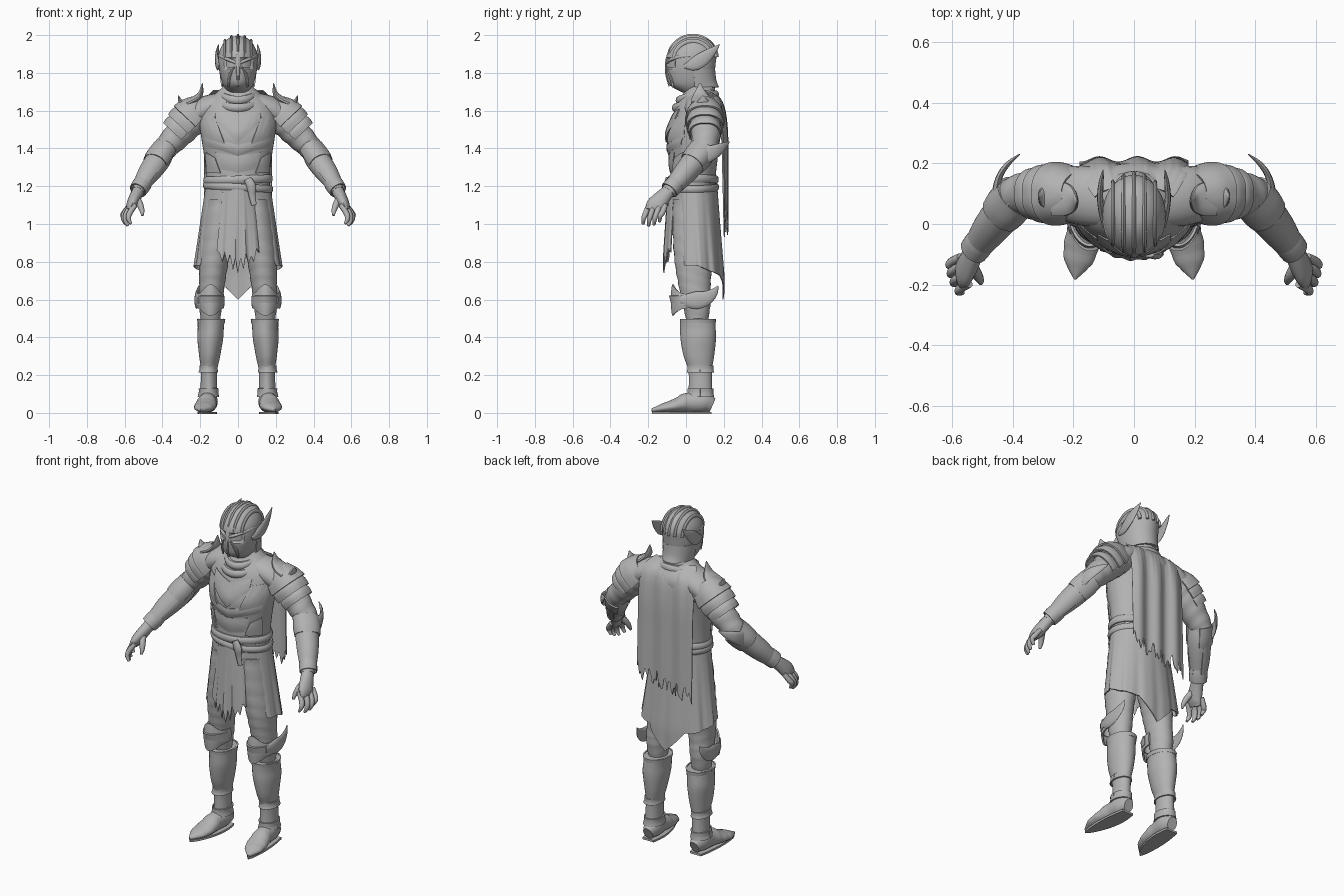
import bpy, bmesh, math
from mathutils import Vector
from math import sin, cos, pi, radians

X, Y, Z = Vector((1, 0, 0)), Vector((0, 1, 0)), Vector((0, 0, 1))
steel = bpy.data.materials.new("steel grey")
steel.diffuse_color = (0.45, 0.45, 0.45, 1)


def finish(name, bm, mirror=False, thick=0, sharp=38):
    bmesh.ops.remove_doubles(bm, verts=bm.verts, dist=0.0002)
    bmesh.ops.recalc_face_normals(bm, faces=bm.faces)
    if thick:
        bmesh.ops.solidify(bm, geom=bm.faces[:], thickness=thick)
        bmesh.ops.recalc_face_normals(bm, faces=bm.faces)
    for f in bm.faces:
        f.smooth = True
    for e in bm.edges:
        e.smooth = e.calc_face_angle(0) < radians(sharp)
    me = bpy.data.meshes.new(name)
    bm.to_mesh(me)
    bm.free()
    me.materials.append(steel)
    ob = bpy.data.objects.new(name, me)
    bpy.context.collection.objects.link(ob)
    if mirror:
        ob.modifiers.new("Mirror", "MIRROR").use_mirror_merge = False


def sheet(name, f, nu, nv, mirror=False, thick=0.006):
    """Grid surface f(u, v) with u and v from 0 to 1."""
    bm = bmesh.new()
    g = [[bm.verts.new(f(i / nu, j / nv)) for i in range(nu + 1)] for j in range(nv + 1)]
    for j in range(nv):
        for i in range(nu):
            bm.faces.new((g[j][i], g[j][i + 1], g[j + 1][i + 1], g[j + 1][i]))
    finish(name, bm, mirror, thick)


def spline(rings, k):
    """Smooth curve through tuples of equal length."""
    out, n = [], len(rings)
    for i in range(n - 1):
        a, b, c, d = (rings[min(max(i + o, 0), n - 1)] for o in (-1, 0, 1, 2))
        for s in range(k):
            t = s / k
            out.append([0.5 * (2 * q + (r - p) * t + (2 * p - 5 * q + 4 * r - w) * t * t
                               + (3 * q - p - 3 * r + w) * t ** 3)
                        for p, q, r, w in zip(a, b, c, d)])
    return out + [list(rings[-1])]


def loft(name, rings, seg=24, k=4, fn=None, arc=None, ref=Y, flat=False, mirror=False, thick=0):
    """Tube through rings (x, y, z, rx, ry); arc in degrees leaves an open shell."""
    pts = spline(rings, k)
    bm, rows, n = bmesh.new(), [], len(pts)
    a0, a1 = arc or (0, 360)
    cols = seg + 1 if arc else seg
    for i, p in enumerate(pts):
        t = Vector(pts[min(i + 1, n - 1)][:3]) - Vector(pts[max(i - 1, 0)][:3])
        t = Z if flat else t.normalized()
        u = ref.cross(t).normalized()
        v = t.cross(u)
        row = []
        for j in range(cols):
            a = radians(a0 + (a1 - a0) * j / seg)
            m = fn(a, i / (n - 1)) if fn else 1
            row.append(bm.verts.new(Vector(p[:3]) + m * (u * cos(a) * max(p[3], .001) + v * sin(a) * max(p[4], .001))))
        rows.append(row)
    for r, q in zip(rows, rows[1:]):
        for j in range(seg):
            h = (j + 1) % cols
            bm.faces.new((r[j], r[h], q[h], q[j]))
    if not arc:
        bm.faces.new(rows[0])
        bm.faces.new(rows[-1])
    finish(name, bm, mirror, thick)


def band(name, z, cy, rx, ry, w, h, tilt=0, roll=0):
    """Closed hoop around the body; tilt drops the front, roll drops one side."""
    def f(u, v):
        a, b = 2 * pi * u, 2 * pi * v
        e = w * cos(b)
        return Vector(((rx + e) * cos(a), cy + (ry + e) * sin(a),
                       z + h * sin(b) + tilt * sin(a) + roll * cos(a)))
    sheet(name, f, 48, 10, thick=0)


# ---- torso and chest armour
torso = [(0, .035, 1.12, .165, .125), (0, .038, 1.25, .17, .12), (0, .04, 1.35, .178, .128),
         (0, .04, 1.46, .195, .142), (0, .06, 1.55, .205, .137), (0, .075, 1.63, .19, .125),
         (0, .075, 1.69, .12, .09), (0, .065, 1.74, .065, .06)]
loft("torso", torso, 48, 4, flat=True)
loft("shoulder_slope", [(0, .075, 1.645, .06, .085), (.1, .085, 1.635, .06, .095), (.18, .095, 1.605, .068, .098),
                        (.25, .1, 1.56, .06, .085)], 20, 3, mirror=True)
fine = spline(torso, 10)


def on_chest(x, z, off):
    p = min(fine, key=lambda q: abs(q[2] - z))
    s = min(abs(x) / p[3], .97)
    return Vector((x, p[1] - (p[4] + off) * math.sqrt(1 - s * s), z))


def chest_plate(name, c, off=.006):
    def f(u, v):
        (x0, z0), (x1, z1), (x2, z2), (x3, z3) = c
        x = (x0 * (1 - u) + x1 * u) * (1 - v) + (x3 * (1 - u) + x2 * u) * v
        z = (z0 * (1 - u) + z1 * u) * (1 - v) + (z3 * (1 - u) + z2 * u) * v
        return on_chest(x, z, off + .006 * sin(pi * v))
    sheet(name, f, 10, 8, True, .007)


chest_plate("breast_plate", [(0, 1.43), (.12, 1.53), (.12, 1.61), (0, 1.57)])
chest_plate("side_breast_plate", [(.07, 1.42), (.185, 1.46), (.19, 1.58), (.125, 1.57)])
chest_plate("rib_plate", [(.0, 1.36), (.165, 1.41), (.18, 1.46), (.0, 1.42)], .002)
chest_plate("belly_plate", [(.0, 1.27), (.09, 1.29), (.12, 1.38), (.0, 1.36)], .002)
chest_plate("flank_plate", [(.09, 1.27), (.162, 1.27), (.168, 1.38), (.12, 1.35)], .002)
band("scarf_upper", 1.685, .05, .08, .085, .02, .024, .03)
band("scarf_lower", 1.65, .05, .1, .105, .02, .024, .035)

# ---- belt with hanging knot
band("belt_upper", 1.235, .037, .172, .124, .012, .022, 0, .006)
band("belt_lower", 1.195, .037, .174, .126, .012, .02, 0, -.01)
loft("belt_knot", [(.05, -.1, 1.24, .02, .01), (.07, -.102, 1.2, .025, .015), (.075, -.1, 1.15, .018, .01),
                   (.085, -.1, 1.1, .014, .007)], 12)


# ---- skirt, split at the front with a pointed back
def skirt(u, v):
    a0 = -64 + 34 * v ** 1.3
    deg = a0 + (180 - 2 * a0) * u
    a = radians(deg)
    hem = .78 - .06 * max(0, sin(a)) - .12 * max(0, 1 - abs(deg - 90) / 30)
    z = 1.2 + (hem - 1.2) * v
    pleat = 1 + .025 * v * sin(11 * a) + .008 * v * sin(23 * a)
    w = min((1.2 - z) / .42, 1.1)
    return Vector((cos(a) * (.172 + .058 * w) * pleat, .04 + .022 * w + sin(a) * (.126 + .012 * w) * pleat, z))


sheet("skirt", skirt, 120, 16)
rag = [.86, .85, .8, .85, .79, .84, .76, .82, .74, .82, .76, .85, .79, .83, .8, .87, .85]


def tabard(u, v):
    s, i = 2 * u - 1, round(u * 32)
    hem = (rag[i // 2] + rag[(i + 1) // 2]) / 2
    z = 1.2 + (hem - 1.2) * v
    return Vector((s * (.08 + .033 * v), -.098 - .022 * v + .035 * s * s + .003 * v * sin(14 * s), z))


sheet("front_cloth", tabard, 32, 12)

# ---- cape with ragged hem
drape = spline([(.12, 1.72), (.19, 1.65), (.213, 1.5), (.215, 1.25), (.215, .95)], 6)


def cape(u, v):
    s, i = 2 * u - 1, round(u * 48)
    y, z = drape[round(v * 24)]
    hem = .93 + .1 * abs(sin(i * .9) * sin(i * .37)) + .04 * (1 + s)
    z = 1.71 + (z - 1.72) * (1.71 - hem) / .77
    return Vector((s * (.13 + .05 * min(1, v * 4)), y - .03 * s ** 4 * (1 - v) + .009 * min(1, v * 2) * sin(9 * s + 1), z))


sheet("cape", cape, 48, 24)


# ---- helmet
def helm(a, t):
    front = max(0, -sin(a))
    m = 1 + .04 * front ** 10 * (1 - t)
    side = abs(math.degrees(math.acos(min(1, front))) - 28)
    if .36 < t < .48 and side < 17:
        m -= .08
    return m


loft("helmet", [(0, .03, 1.695, .05, .045), (0, .027, 1.735, .078, .108), (0, .025, 1.79, .095, .124),
                (0, .027, 1.85, .104, .13), (0, .034, 1.91, .1, .127), (0, .04, 1.96, .075, .097),
                (0, .04, 1.988, .042, .054), (0, .04, 1.995, .004, .004)], 64, 6, helm, flat=True)
for i, x in enumerate((0, .035, .07)):
    s = math.sqrt(1 - (x / .112) ** 2)
    path = [(x, .036 - .127 * s * cos(radians(b)), 1.873 + .122 * s * sin(radians(b)), .012, .007)
            for b in range(5, 180, 17)]
    loft(f"helmet_ridge_{i}", path, 10, 2, ref=X, fn=lambda a, t: 1, mirror=x > 0)
loft("neck_guard", [(0, .045, 1.725, .088, .13), (0, .045, 1.76, .093, .116), (0, .04, 1.82, .1, .114)],
     24, 4, arc=(0, 180), flat=True, thick=.008)
loft("nose_ridge", [(0, -.085, 1.73, .006, .008), (0, -.103, 1.8, .01, .008), (0, -.104, 1.86, .014, .006),
                    (0, -.092, 1.91, .006, .005)], 8)
loft("brow_ridge", [(.0, -.101, 1.85, .007, .008), (.045, -.086, 1.868, .009, .009), (.084, -.035, 1.885, .009, .01),
                    (.102, .02, 1.89, .004, .006)], 10, ref=Z, mirror=True)
loft("cheek_ridge", [(.02, -.1, 1.83, .005, .006), (.045, -.082, 1.78, .01, .009), (.05, -.068, 1.725, .004, .006)],
     8, mirror=True)
loft("helmet_wing", [(.098, -.01, 1.835, .006, .01), (.107, .04, 1.845, .01, .033), (.112, .09, 1.875, .01, .036),
                     (.108, .14, 1.915, .008, .022), (.102, .178, 1.95, .002, .002)], 12, ref=Z, mirror=True)

# ---- arms
fold = lambda a, t: 1 + .025 * sin(45 * t + 2 * sin(a))
loft("upper_arm", [(.15, .1, 1.6, .07, .08), (.23, .105, 1.56, .083, .083), (.31, .105, 1.48, .075, .078),
                   (.39, .095, 1.395, .062, .065), (.41, .075, 1.36, .055, .06)], 24, 8, fold, mirror=True)
loft("forearm", [(.375, .1, 1.41, .05, .06), (.415, .06, 1.35, .064, .068), (.455, .01, 1.29, .06, .06),
                 (.5, -.05, 1.22, .044, .046), (.53, -.095, 1.17, .034, .038)], 24, 5, mirror=True)
loft("elbow_cuff", [(.385, .095, 1.395, .07, .076), (.415, .06, 1.35, .074, .076), (.435, .035, 1.32, .07, .07)],
     24, 3, lambda a, t: 1 + .04 * sin(3 * a), arc=(40, 320), mirror=True, thick=.008)
loft("elbow_spike", [(.425, .06, 1.385, .02, .035), (.425, .065, 1.415, .014, .025), (.41, .07, 1.455, .002, .003)],
     10, mirror=True)
loft("forearm_plate", [(.43, .04, 1.325, .066, .066), (.47, -.01, 1.265, .062, .06), (.505, -.057, 1.21, .05, .05)],
     24, 3, arc=(60, 300), mirror=True, thick=.008)
loft("wrist_cuff", [(.49, -.035, 1.235, .044, .046), (.51, -.062, 1.207, .05, .05), (.53, -.088, 1.178, .047, .05)],
     20, 3, arc=(0, 359), mirror=True, thick=.007)
loft("elbow_wing", [(.44, .01, 1.34, .008, .012), (.455, .09, 1.36, .014, .042), (.445, .155, 1.385, .011, .036),
                    (.415, .2, 1.41, .008, .022), (.378, .23, 1.435, .002, .003)], 12, ref=Z, mirror=True)

# ---- shoulder armour: three overlapping lames and two horns
for i, (s0, s1, r0, r1) in enumerate([(-.1, .28, .075, .112), (.2, .48, .094, .102), (.42, .66, .084, .09)]):
    rings = [(.205 + .19 * s, .1, 1.605 - .2 * s, r, r * .93) for s, r in
             ((s0, r0), ((s0 + s1) / 2, (r0 + r1) / 2 + .008), (s1, r1))]
    loft(f"shoulder_lame_{i + 1}", rings, 32, 4, lambda a, t: 1 + .06 * t * abs(sin(2 * a)),
         arc=(65, 295), mirror=True, thick=.009)
loft("shoulder_horn_inner", [(.265, .085, 1.64, .02, .06), (.225, .08, 1.66, .02, .055), (.198, .075, 1.69, .014, .035),
                             (.188, .075, 1.745, .002, .003)], 14, mirror=True)
loft("shoulder_horn_outer", [(.25, .09, 1.63, .025, .06), (.285, .09, 1.63, .022, .05), (.305, .09, 1.65, .012, .03),
                             (.315, .09, 1.68, .002, .003)], 14, mirror=True)

# ---- hands
loft("palm", [(.525, -.085, 1.18, .032, .034), (.545, -.125, 1.14, .032, .043), (.563, -.16, 1.1, .028, .05),
              (.575, -.172, 1.07, .015, .043)], 16, mirror=True)
for i in range(4):
    y, d, x = -.212 + .029 * i, (.0, -.01, -.004, .012)[i], (-.026, -.01, 0, .004)[i]
    loft(f"finger_{i + 1}", [(.57 + x, y + .015, 1.1, .013, .014), (.598 + x, y, 1.06, .015, .015),
                             (.606 + x, y - .012, 1.03 + d, .013, .013), (.592 + x, y - .015, 1.0 + d, .007, .008)],
         10, 4, mirror=True)
loft("thumb", [(.54, -.13, 1.14, .02, .02), (.52, -.165, 1.105, .018, .018), (.508, -.185, 1.07, .013, .013),
               (.506, -.197, 1.045, .006, .006)], 10, mirror=True)

# ---- legs
loft("thigh", [(.145, .06, .48, .05, .055), (.145, .055, .58, .062, .075), (.138, .045, .68, .068, .085),
               (.128, .04, .8, .078, .1), (.105, .04, .95, .088, .11), (.09, .04, 1.13, .08, .11)],
     28, 6, lambda a, t: 1 + .02 * sin(60 * t + 3 * sin(a)), flat=True, mirror=True)


def knee(u, v):
    a = radians(-185 + 190 * u)
    f = max(0, -sin(a))
    lo, hi = .555 - .04 * f ** 3, .63 + .05 * f ** 4
    r = 1 + .04 * f ** 8 + .07 * sin(pi * v)
    return Vector((.145 + .07 * r * cos(a), .03 + .1 * r * sin(a), lo + (hi - lo) * v))


sheet("knee_guard", knee, 32, 10, True, .009)
loft("knee_band", [(.145, .035, .57, .077, .108), (.145, .035, .62, .075, .12)], 28, 4,
     lambda a, t: 1 + .04 * max(0, -sin(a)) ** 6, arc=(-165, -15), flat=True, mirror=True, thick=.01)
loft("knee_wing", [(.205, -.03, .6, .008, .02), (.217, .04, .595, .012, .045), (.219, .1, .605, .01, .04),
                   (.214, .145, .635, .008, .024), (.208, .17, .672, .002, .003)], 12, ref=Z, mirror=True)
loft("greave", [(.155, .078, .1, .045, .062), (.153, .077, .22, .042, .062), (.15, .07, .3, .056, .078),
                (.147, .067, .39, .069, .09), (.144, .065, .45, .068, .093), (.142, .063, .495, .071, .092)],
     32, 5, lambda a, t: 1 + .05 * max(0, -sin(a)) ** 8 + .02 * sin(2 * a + 9 * t), flat=True, mirror=True)
loft("greave_rim", [(.142, .063, .475, .071, .094), (.142, .063, .497, .075, .096)], 28, 2,
     arc=(0, 359), flat=True, mirror=True, thick=.008)
for nm, z, rx, ry, h in (("shin_cuff", .215, .046, .066, .035), ("ankle_cuff", .085, .05, .066, .045)):
    loft(nm, [(.157, .076, z, rx * 1.14, ry * 1.1), (.156, .076, z + h / 2, rx * 1.04, ry * 1.04),
              (.155, .076, z + h, rx * 1.06, ry * 1.04)], 28, 3, arc=(0, 359), flat=True, mirror=True, thick=.007)

# ---- pointed boots with stepped toe plates
loft("boot", [(.155, .14, .04, .03, .038), (.157, .09, .058, .05, .056), (.163, .01, .054, .049, .052),
              (.172, -.06, .037, .056, .035), (.185, -.125, .025, .045, .023), (.195, -.182, .014, .004, .008)],
     24, 5, lambda a, t: 1 + (.07 * ((t * 6) % 1) if t > .4 and sin(a) > -.3 else 0), ref=Z, mirror=True)
sheet("sole", lambda u, v: Vector((.157 + .036 * v ** 2 + (2 * u - 1) * (.003 + .046 * sin(pi * (.22 + .78 * v)) ** .7),
                                   .135 - .315 * v, .006)), 6, 14, True, .012)
